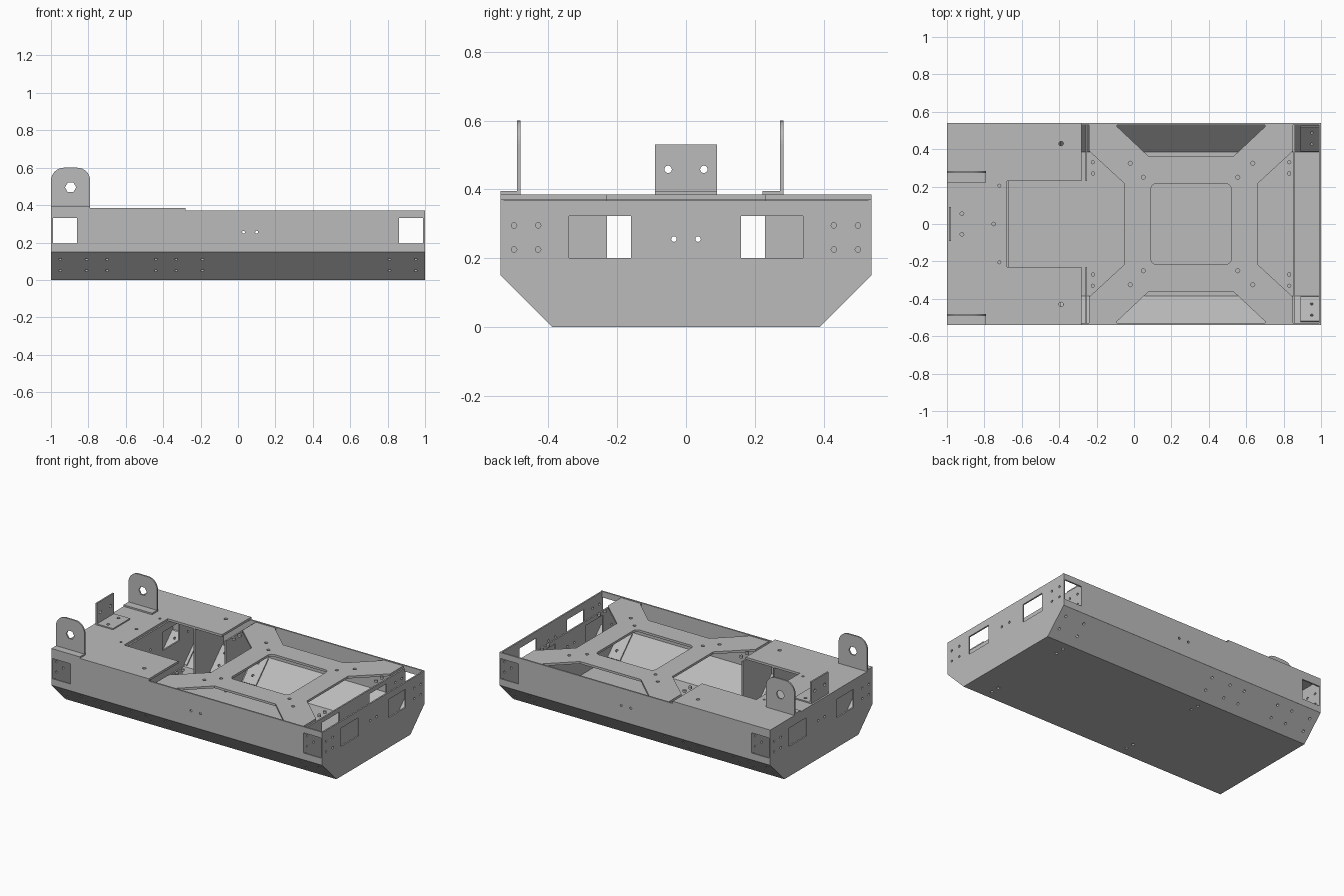
import bpy, math
from mathutils import Matrix, Vector

if "Cube" in bpy.data.objects:
    bpy.data.objects.remove(bpy.data.objects["Cube"], do_unlink=True)

steel = bpy.data.materials.new("grey_steel")
steel.use_nodes = True
GREY = (0.5, 0.5, 0.5, 1)
steel.diffuse_color = GREY
steel.node_tree.nodes["Principled BSDF"].inputs["Base Color"].default_value = GREY

T = 0.01  # sheet thickness
X, Y, Z = Vector((1, 0, 0)), Vector((0, 1, 0)), Vector((0, 0, 1))


def rect(a0, a1, b0, b1):
    return [(a0, b0), (a1, b0), (a1, b1), (a0, b1)]


def hole(a, b, r=0.008, n=12):
    return [(a + r * math.cos(2 * math.pi * i / n), b + r * math.sin(2 * math.pi * i / n)) for i in range(n)]


def arc(a, b, r, start, n=8):
    """Quarter circle running anticlockwise from the start angle in degrees."""
    return [(a + r * math.cos(math.radians(start + 90 * i / n)),
             b + r * math.sin(math.radians(start + 90 * i / n))) for i in range(n + 1)]


def rounded(a0, a1, b0, b1, r):
    return (arc(a1 - r, b1 - r, r, 0) + arc(a0 + r, b1 - r, r, 90)
            + arc(a0 + r, b0 + r, r, 180) + arc(a1 - r, b0 + r, r, 270))


def plate(name, outline, cuts, origin, u, v, t):
    """Sheet with cut-outs in the u-v plane, thickened by t along u x v."""
    cu = bpy.data.curves.new(name + "_profile", "CURVE")
    cu.dimensions = "2D"
    cu.fill_mode = "BOTH"
    cu.extrude = abs(t) / 2
    for loop in [outline] + cuts:
        sp = cu.splines.new("POLY")
        sp.points.add(len(loop) - 1)
        for p, (a, b) in zip(sp.points, loop):
            p.co = (a, b, 0, 1)
        sp.use_cyclic_u = True
    tmp = bpy.data.objects.new(name + "_profile", cu)
    bpy.context.scene.collection.objects.link(tmp)
    dg = bpy.context.evaluated_depsgraph_get()
    me = bpy.data.meshes.new_from_object(tmp.evaluated_get(dg))
    bpy.data.objects.remove(tmp, do_unlink=True)
    n = u.cross(v)
    m = Matrix((u, v, n)).transposed().to_4x4()
    m.translation = Vector(origin) + n * (t / 2)
    me.transform(m)
    me.materials.clear()
    me.materials.append(steel)
    me.polygons.foreach_set("use_smooth", [False] * len(me.polygons))
    me.name = name
    ob = bpy.data.objects.new(name, me)
    bpy.context.scene.collection.objects.link(ob)
    return ob


def sym(cut):
    """A cut and its copy mirrored across the first axis."""
    return [cut, [(-a, b) for a, b in reversed(cut)]]


# Floor with mounting holes
floor_holes = [hole(x, s * y, 0.01) for x in (-0.22, 0.83) for y in (0.27, 0.33) for s in (-1, 1)]
plate("floor", rect(-1, 1, -0.39, 0.39), floor_holes, (0, 0, 0), X, Y, T)

# Sloped lower sides, upright sides and the tabs lying on the slopes
SLOPE_X = (-0.95, -0.81, -0.70, -0.44, -0.33, -0.19, 0.81, 0.95)
TABS = ((0.89, 0.95), (0.76, 0.81), (-0.99, -0.95), (-0.86, -0.81),
        (-0.75, -0.70), (-0.49, -0.44), (-0.38, -0.33), (-0.24, -0.19))
for s, side in ((-1, "right"), (1, "left")):
    v = Vector((0, s, 1)).normalized()
    plate("sloped_side_" + side, rect(-1, 1, 0, 0.212),
          [hole(x, b) for x in SLOPE_X for b in (0.07, 0.155)], (0, s * 0.39, 0), X, v, s * T)
    inner = Vector((0, s * 0.39, 0)) + X.cross(v) * s * T
    for i, (x0, hx) in enumerate(TABS):
        plate(f"slope_tab_{side}_{i}", rect(x0, x0 + 0.10, 0.015, 0.2),
              [hole(hx, b) for b in (0.07, 0.155)], inner, X, v, s * T * 0.8)
    cuts = sym(rect(0.86, 0.992, 0.195, 0.33)) + [hole(a, 0.255) for a in (0.03, 0.10)]
    plate("upright_side_" + side, rect(-1, 1, 0.15, 0.37), cuts, (0, s * 0.54, 0), X, Z, s * T)


# End walls and bulkheads across the tray
def wall(name, x, top, t, w=0.536):
    outline = [(-0.386, 0.003), (0.386, 0.003), (w, 0.153), (w, top), (-w, top), (-w, 0.153)]
    cuts = sym(rect(0.16, 0.34, 0.2, 0.322)) + sym(hole(0.035, 0.255))
    for a in (0.43, 0.50):
        for b in (0.225, 0.295):
            cuts += sym(hole(a, b))
    plate(name, outline, cuts, (x, 0, 0), Y, Z, t)


wall("end_wall_left", 1, 0.368, -T)
wall("end_wall_right", -1, 0.37, T)
wall("bulkhead_left", 0.86, 0.35, -T)
wall("bulkhead_right", -0.86, 0.37, T)
wall("bulkhead_middle", -0.68, 0.37, T)

# Side gussets beside the opening
for x, top in ((-0.49, 0.37), (-0.26, 0.35)):
    for s in (-1, 1):
        o = [(s * 0.23, 0.005), (s * 0.385, 0.005), (s * 0.535, 0.155), (s * 0.535, top), (s * 0.23, top)]
        plate(f"gusset_{'left' if s > 0 else 'right'}", o, [], (x, 0, 0), Y, Z, T)

# Notched deck
deck = [(-1, -0.54), (-0.28, -0.54), (-0.28, -0.23), (-0.68, -0.23),
        (-0.68, 0.23), (-0.28, 0.23), (-0.28, 0.54), (-1, 0.54)]
deck_holes = [hole(-0.75, 0, 0.01)]
for s in (-1, 1):
    deck_holes += [hole(-0.39, s * 0.43, 0.012), hole(-0.72, s * 0.205), hole(-0.92, s * 0.055, 0.01)]
plate("deck", deck, deck_holes, (0, 0, 0.37), X, Y, 0.015)

# Cross-shaped top plate with a rounded window
half = [(0.85, 0.39), (0.85, 0.53), (0.70, 0.53), (0.70, 0.52), (0.53, 0.36),
        (0.08, 0.36), (-0.09, 0.52), (-0.09, 0.53), (-0.24, 0.53), (-0.24, 0.39), (-0.05, 0.215)]
cross = [(0.66, 0.215)] + half + [(a, -b) for a, b in reversed(half)] + [(0.66, -0.215)]
cross_cuts = [rounded(0.09, 0.52, -0.215, 0.215, 0.03)]
for a, b in ((-0.22, 0.33), (-0.22, 0.27), (-0.02, 0.325), (0.05, 0.25),
             (0.555, 0.25), (0.635, 0.325), (0.83, 0.33), (0.83, 0.27)):
    cross_cuts += [hole(a, s * b, 0.011) for s in (-1, 1)]
plate("cross_plate", cross, cross_cuts, (0, 0, 0.35), X, Y, 0.015)

# Lips folded down from the arms of the cross plate
for s in (-1, 1):
    for x0 in (-0.24, 0.70):
        plate("arm_lip", rect(x0, x0 + 0.15, 0.31, 0.362), [], (0, s * 0.53, 0), X, Z, s * T)

# Two lifting lugs with bent feet
lug = [(-1, 0.39), (-0.79, 0.39)] + arc(-0.86, 0.53, 0.07, 0) + arc(-0.93, 0.53, 0.07, 90)
for side, y, foot in (("right", -0.481, -0.54), ("left", 0.284, 0.222)):
    plate("lug_" + side, lug, [hole(-0.895, 0.495, 0.03, 6)], (0, y, 0), X, Z, T)
    plate("lug_foot_" + side, rect(-1, -0.79, foot, y), [], (0, 0, 0.385), X, Y, T)

# Small upright bracket with its foot
plate("bracket", rect(-0.09, 0.09, 0.385, 0.53), sym(hole(0.052, 0.458, 0.011)),
      (-0.988, 0, 0), Y, Z, T)
plate("bracket_foot", rect(-0.988, -0.86, -0.09, 0.09),
      [hole(-0.92, s * 0.055, 0.01) for s in (-1, 1)], (0, 0, 0.385), X, Y, 0.008)
